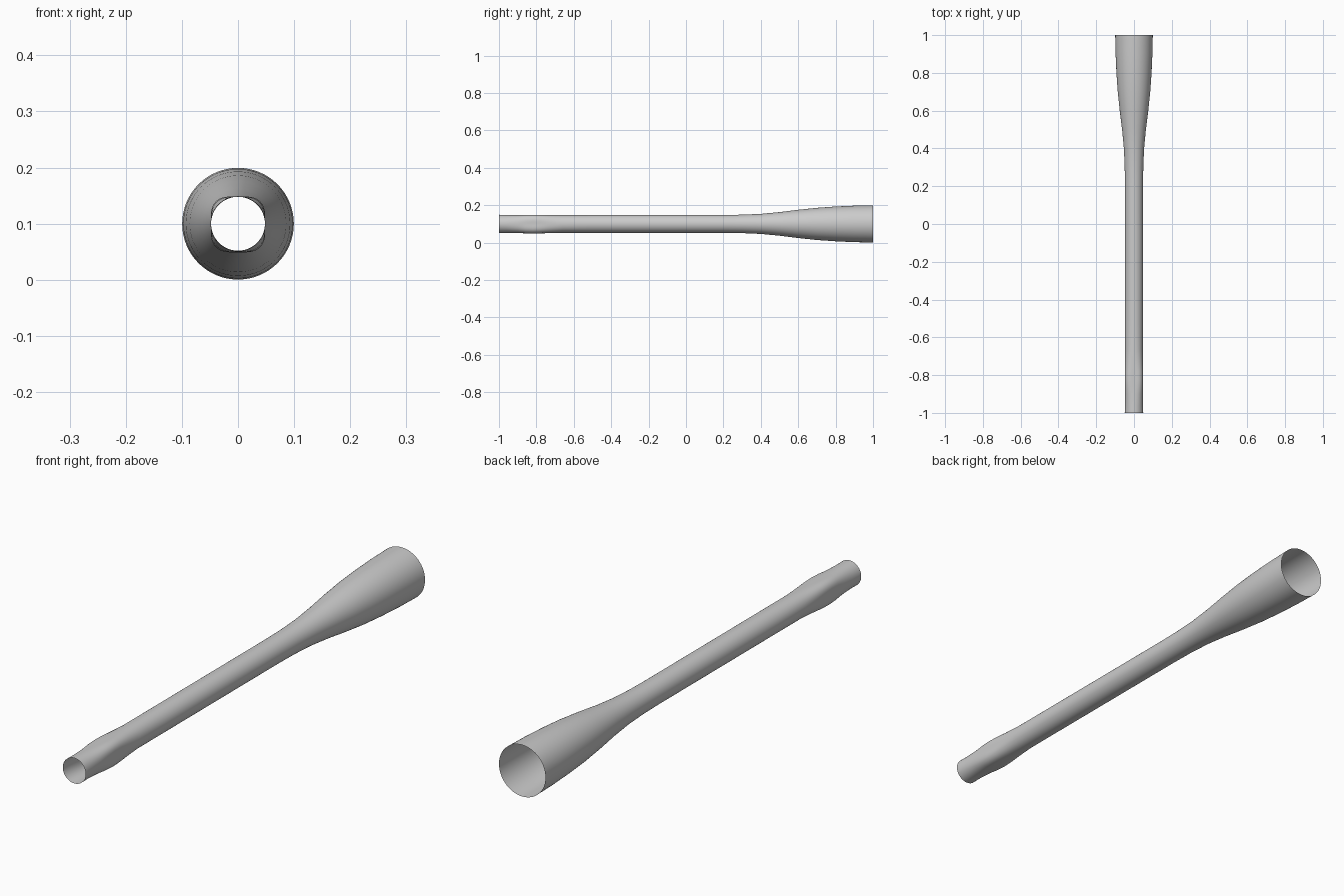
import bpy, bmesh, math

if "Cube" in bpy.data.objects:
    bpy.data.objects.remove(bpy.data.objects["Cube"])

# Radius profile along the length: (y, radius)
PROFILE = [(-1, .049), (-.96, .0485), (-.9, .048), (-.86, .048), (-.82, .048), (-.78, .048),
           (-.73, .048), (-.66, .048), (-.5, .048), (0, .048), (.2, .048), (.3, .0492),
           (.4, .0535), (.5, .063), (.6, .0755), (.7, .086), (.8, .093),
           (.9, .0975), (1, .0995)]
SIDES = 64
CENTRE_Z = .1


def swell(y):
    # Strength of the rounded-square grip swelling near the thin end
    width = .13 if y < -.82 else .17
    t = abs(y + .82) / width
    return .5 + .5 * math.cos(math.pi * t) if t < 1 else 0


# Open single-walled tube lofted through the profile
bm = bmesh.new()
rings = []
for y, r in PROFILE:
    ring = []
    for i in range(SIDES):
        a = 2 * math.pi * i / SIDES
        corner = math.sin(2 * a) ** 2
        under = max(0, -math.sin(a)) ** 2
        rr = r + swell(y) * (.008 * corner + .003 * under)
        ring.append(bm.verts.new((rr * math.cos(a), y, CENTRE_Z + rr * math.sin(a))))
    rings.append(ring)
for lo, hi in zip(rings, rings[1:]):
    for i in range(SIDES):
        j = (i + 1) % SIDES
        bm.faces.new((lo[i], hi[i], hi[j], lo[j])).smooth = True
bmesh.ops.recalc_face_normals(bm, faces=bm.faces)

mesh = bpy.data.meshes.new("flared_tube")
bm.to_mesh(mesh)
bm.free()
bpy.context.collection.objects.link(bpy.data.objects.new("flared_tube", mesh))
